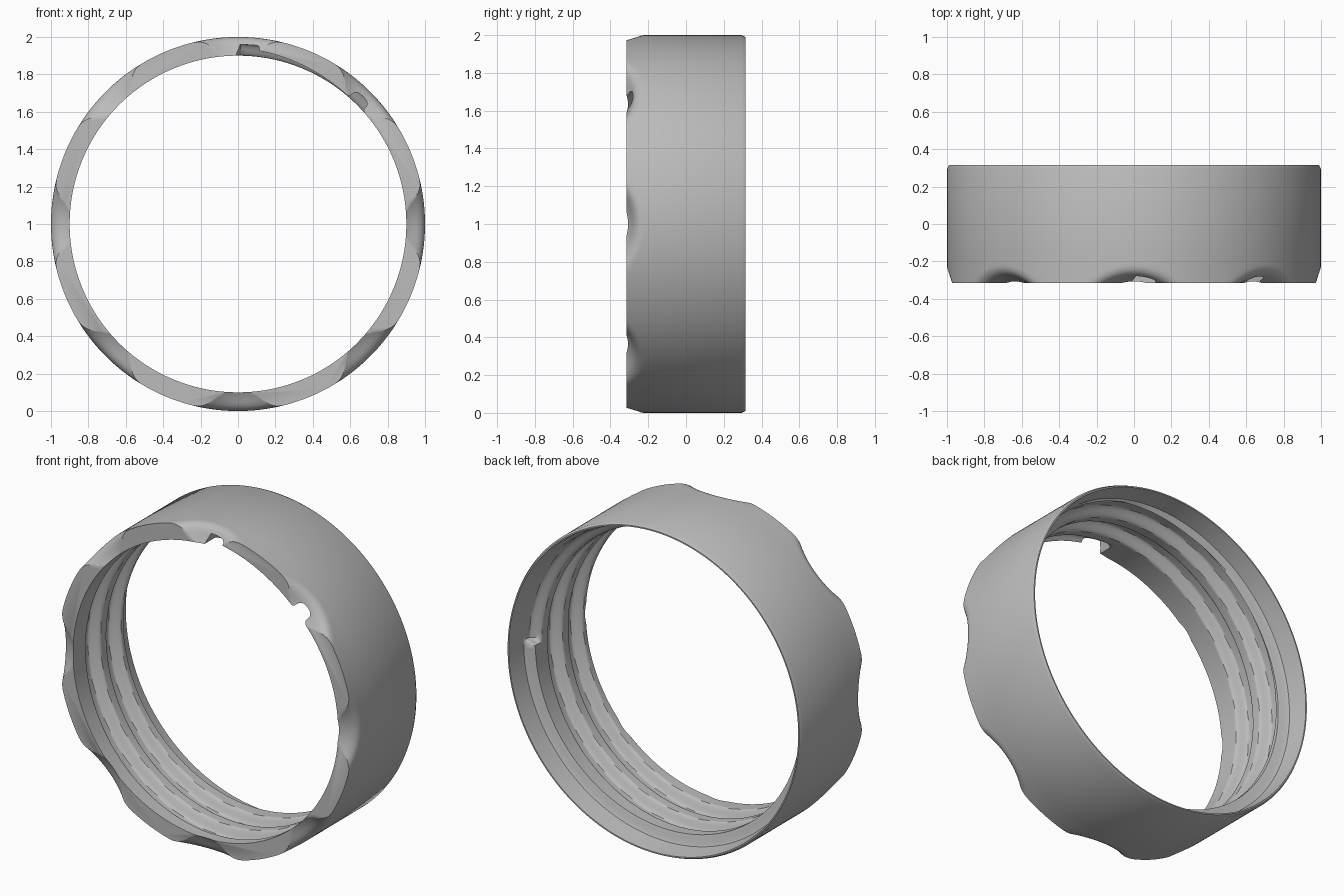
import bpy, bmesh, math

cube = bpy.data.objects.get("Cube")
if cube:
    bpy.data.objects.remove(cube, do_unlink=True)

FRONT, BACK = -0.315, 0.315
BORE, GROOVE_DEPTH = 0.9, 0.06
# Helical groove: first centre, advance per turn, number of turns, half width
START, PITCH, TURNS, HALF_WIDTH = -0.268, 0.2, 2.25, 0.075
SEGMENTS = 240
# Scallop sphere: distance from the axis, distance ahead of the front, radius, edge rounding
SC_RADIAL, SC_AHEAD, SC_RADIUS, SC_BLEND = 1.08, 0.3, 0.357, 0.05

grey = bpy.data.materials.new("plain grey")
grey.use_nodes = True
grey.diffuse_color = (0.5, 0.5, 0.5, 1)
grey.node_tree.nodes["Principled BSDF"].inputs["Base Color"].default_value = grey.diffuse_color


def smooth(x):
    x = min(max(x, 0), 1)
    return x * x * (3 - 2 * x)


def inner_radius(turn, y):
    """Bore with a helical groove and a tapered mouth at the back."""
    depth = 0
    for k in range(3):
        if k + turn < TURNS:
            offset = abs(y - (START + PITCH * (k + turn)))
            depth = max(depth, GROOVE_DEPTH * smooth((HALF_WIDTH - offset) / 0.045))
    radius = BORE + depth
    if y > 0.175:
        mouth = BORE + 0.06 * smooth((y - 0.175) / 0.02) + 0.022 * (y - 0.175) / (BACK - 0.175)
        radius = max(radius, mouth)
    return radius


def outer_radius(turn, y):
    """Outer wall, dented by eight scallops with rounded edges."""
    angle = math.tau * ((turn * 8 + 0.5) % 1 - 0.5) / 8
    low, high = 0.8, 1.0
    for _ in range(24):
        r = (low + high) / 2
        wall = r - 1
        dent = SC_RADIUS - math.dist((r * math.cos(angle), r * math.sin(angle), y),
                                     (SC_RADIAL, 0, FRONT - SC_AHEAD))
        blend = max(SC_BLEND - abs(wall - dent), 0) / SC_BLEND
        if max(wall, dent) + blend * blend * SC_BLEND / 4 > 0:
            high = r
        else:
            low = r
    return high


def turned_solid(name, radius, heights):
    """Capped solid round the y axis, clockwise from the top as seen from the front."""
    bm = bmesh.new()
    columns = []
    for j in range(SEGMENTS):
        turn = (j + 0.5) / SEGMENTS
        angle = math.tau * (0.25 - turn)
        column = []
        for y in heights:
            r = radius(turn, y)
            column.append(bm.verts.new((r * math.cos(angle), y, 1 + r * math.sin(angle))))
        columns.append(column)
    for j in range(SEGMENTS):
        a, b = columns[j], columns[(j + 1) % SEGMENTS]
        for i in range(len(heights) - 1):
            bm.faces.new((a[i], a[i + 1], b[i + 1], b[i]))
    bm.faces.new([c[0] for c in columns])
    bm.faces.new([c[-1] for c in columns])
    bmesh.ops.recalc_face_normals(bm, faces=bm.faces)
    mesh = bpy.data.meshes.new(name)
    bm.to_mesh(mesh)
    bm.free()
    mesh.materials.append(grey)
    obj = bpy.data.objects.new(name, mesh)
    bpy.context.collection.objects.link(obj)
    return obj


# Ring body with a scalloped front edge and a small rounding at the back
def body_radius(turn, y):
    return 0.99 if y >= BACK else outer_radius(turn, y)


body_rows = [FRONT + 0.13 * i / 26 for i in range(27)] + [0.295, BACK]
ring = turned_solid("threaded_ring", body_radius, body_rows)

# Threaded plug that hollows out the bore
plug_rows = [-0.38 + 0.73 * i / 100 for i in range(101)]
plug = turned_solid("bore_cutter", inner_radius, plug_rows)
plug.hide_render = True

bpy.ops.object.select_all(action='DESELECT')
ring.select_set(True)
bpy.context.view_layer.objects.active = ring
mod = ring.modifiers.new("bore", 'BOOLEAN')
mod.operation = 'DIFFERENCE'
mod.solver = 'EXACT'
mod.object = plug
bpy.ops.object.modifier_apply(modifier=mod.name)
bpy.data.objects.remove(plug, do_unlink=True)
bpy.ops.object.shade_smooth_by_angle(angle=math.radians(35))
